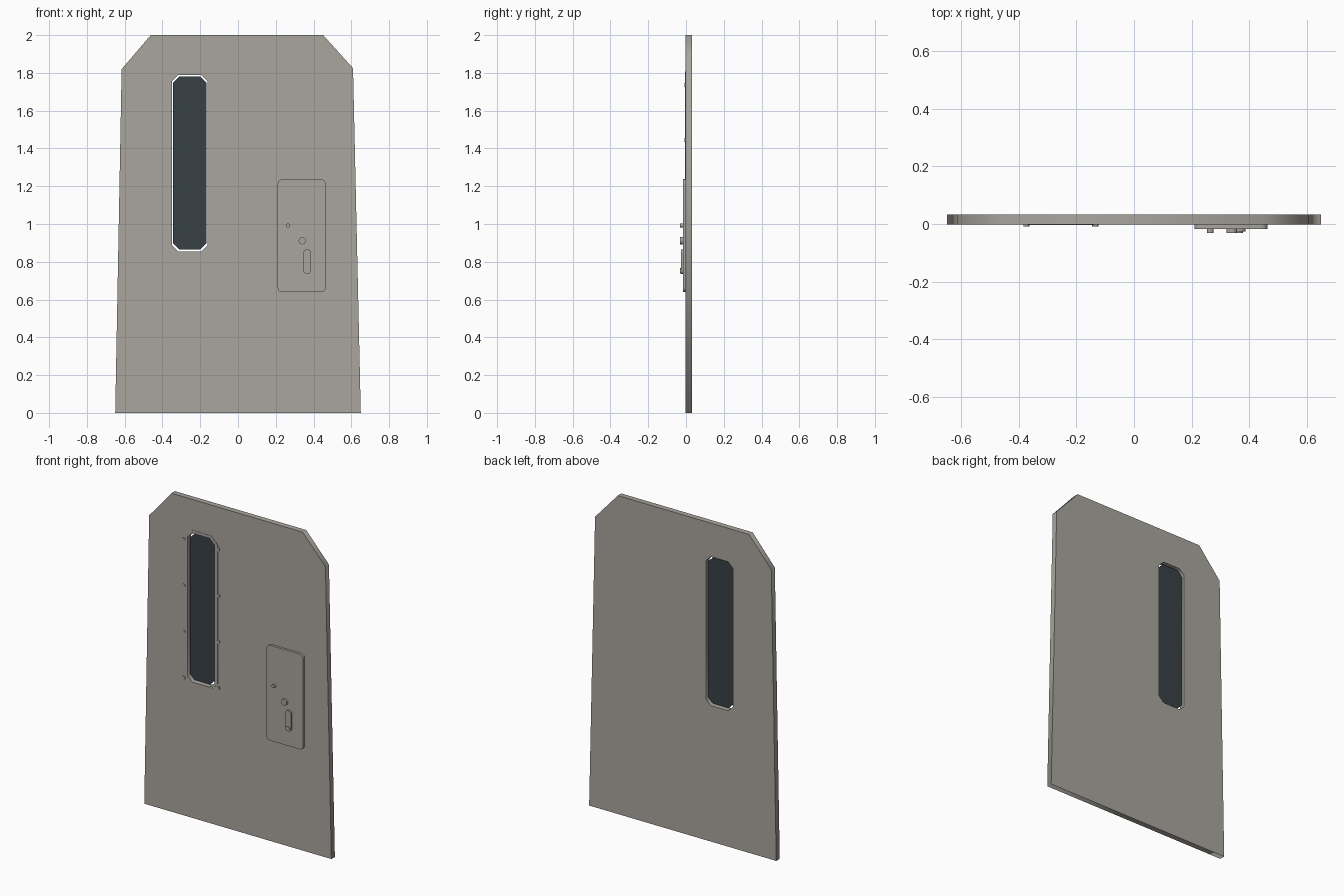
import bpy
from math import cos, sin, pi, radians

if "Cube" in bpy.data.objects:
    bpy.data.objects.remove(bpy.data.objects["Cube"])


def material(name, rgb):
    m = bpy.data.materials.new(name)
    m.diffuse_color = (*rgb, 1)
    m.use_nodes = True
    m.node_tree.nodes["Principled BSDF"].inputs["Base Color"].default_value = m.diffuse_color
    return m


METAL = material("warm_grey_metal", (0.40, 0.38, 0.345))
GLASS = material("dark_glass", (0.04, 0.052, 0.062))


def plate(name, loops, y0, y1, mat=METAL):
    """Flat plate between y0 (front) and y1 from x/z outlines; extra loops are holes."""
    cu = bpy.data.curves.new(name, 'CURVE')
    cu.dimensions = '2D'
    cu.fill_mode = 'BOTH'
    cu.extrude = (y1 - y0) / 2
    for pts in loops:
        sp = cu.splines.new('POLY')
        sp.points.add(len(pts) - 1)
        for p, (x, z) in zip(sp.points, pts):
            p.co = (x, z, 0, 1)
        sp.use_cyclic_u = True
    cu.materials.append(mat)
    ob = bpy.data.objects.new(name, cu)
    bpy.context.collection.objects.link(ob)
    ob.location.y = (y0 + y1) / 2
    ob.rotation_euler.x = radians(90)
    bpy.ops.object.select_all(action='DESELECT')
    bpy.context.view_layer.objects.active = ob
    ob.select_set(True)
    bpy.ops.object.convert(target='MESH')
    return bpy.context.object


def box_outline(x0, x1, z0, z1, r, steps=1):
    """Rectangle with cut corners (steps=1) or rounded corners."""
    pts = []
    corners = [(x1 - r, z1 - r), (x0 + r, z1 - r), (x0 + r, z0 + r), (x1 - r, z0 + r)]
    for i, (cx, cz) in enumerate(corners):
        for k in range(steps + 1):
            a = pi / 2 * (i + k / steps)
            pts.append((cx + r * cos(a), cz + r * sin(a)))
    return pts


def stud(name, x, z, r, y0, y1, sides=16):
    bpy.ops.mesh.primitive_cylinder_add(vertices=sides, radius=r, depth=y1 - y0,
                                        location=(x, (y0 + y1) / 2, z),
                                        rotation=(radians(90), 0, 0))
    ob = bpy.context.object
    ob.name = name
    ob.data.materials.append(METAL)
    bpy.ops.object.shade_smooth_by_angle()


FRONT, BACK = -0.002, 0.033

# Door slab with window opening
outline = [(-0.65, 0), (0.65, 0), (0.609, 1.825), (0.451, 2), (-0.462, 2), (-0.616, 1.82)]
opening = box_outline(-0.349, -0.162, 0.854, 1.789, 0.033)
plate("door_slab", [outline, opening], FRONT, BACK)

# Window frame, pane and frame bolts
frame = box_outline(-0.368, -0.139, 0.842, 1.807, 0.045)
plate("window_frame", [frame, opening], FRONT - 0.002, FRONT + 0.002)
pane = box_outline(-0.343, -0.168, 0.864, 1.781, 0.033)
plate("window_pane", [pane], 0.011, 0.02, GLASS)
for x in (-0.374, -0.135):
    for i in range(4):
        stud("frame_bolt", x, 0.865 + 0.29 * i, 0.011, -0.008, 0.002, 12)

# Lock plate with softened front edge
lock = plate("lock_plate", [box_outline(0.21, 0.465, 0.639, 1.237, 0.025, 5)], -0.017, 0.0)

# Lock knobs
stud("small_knob", 0.265, 0.992, 0.011, -0.031, -0.015)
stud("large_knob", 0.34, 0.911, 0.019, -0.031, -0.015, 20)

# Keyhole cover flap and its pivot
plate("keyhole_cover", [box_outline(0.346, 0.387, 0.735, 0.866, 0.02, 6)], -0.026, -0.015)
stud("cover_pivot", 0.365, 0.752, 0.014, -0.031, -0.02)
